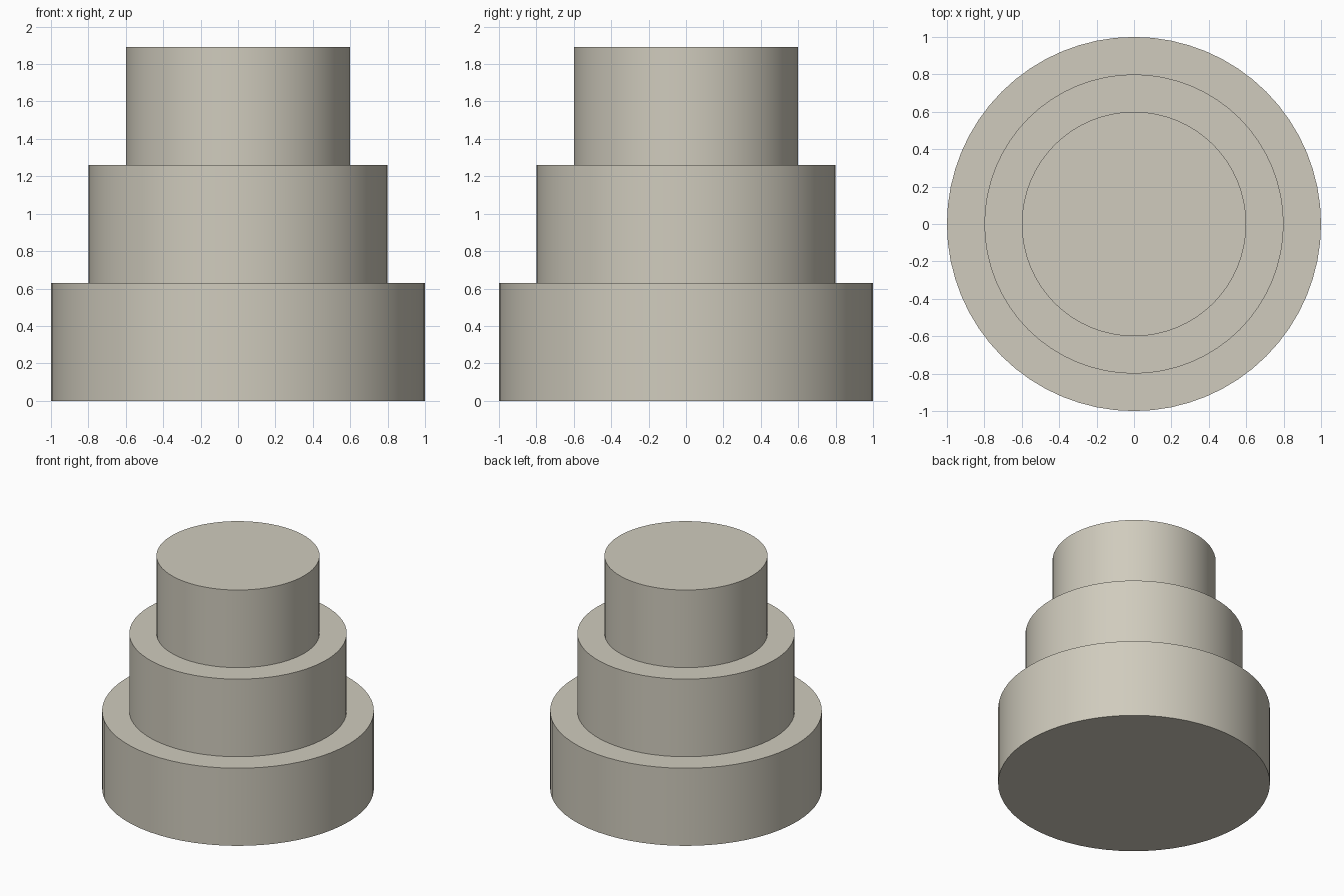
import bpy

cube = bpy.data.objects.get("Cube")
if cube:
    bpy.data.objects.remove(cube, do_unlink=True)

TIER_HEIGHT = 0.63

# Warm stone colour shared by all tiers
stone = bpy.data.materials.new("warm_stone")
stone.use_nodes = True
colour = (0.63, 0.60, 0.51, 1.0)
stone.diffuse_color = colour
stone.node_tree.nodes["Principled BSDF"].inputs["Base Color"].default_value = colour


def add_tier(name, radius, level):
    """Add one round tier resting on the tiers below it."""
    bpy.ops.mesh.primitive_cylinder_add(
        vertices=64, radius=radius, depth=TIER_HEIGHT,
        location=(0, 0, TIER_HEIGHT * (level + 0.5)))
    tier = bpy.context.object
    tier.name = name
    tier.data.materials.append(stone)
    bpy.ops.object.shade_smooth_by_angle()


# Three stacked tiers, narrowing upwards
tiers = (("bottom_tier", 1.0), ("middle_tier", 0.8), ("top_tier", 0.6))
for level, (name, radius) in enumerate(tiers):
    add_tier(name, radius, level)
